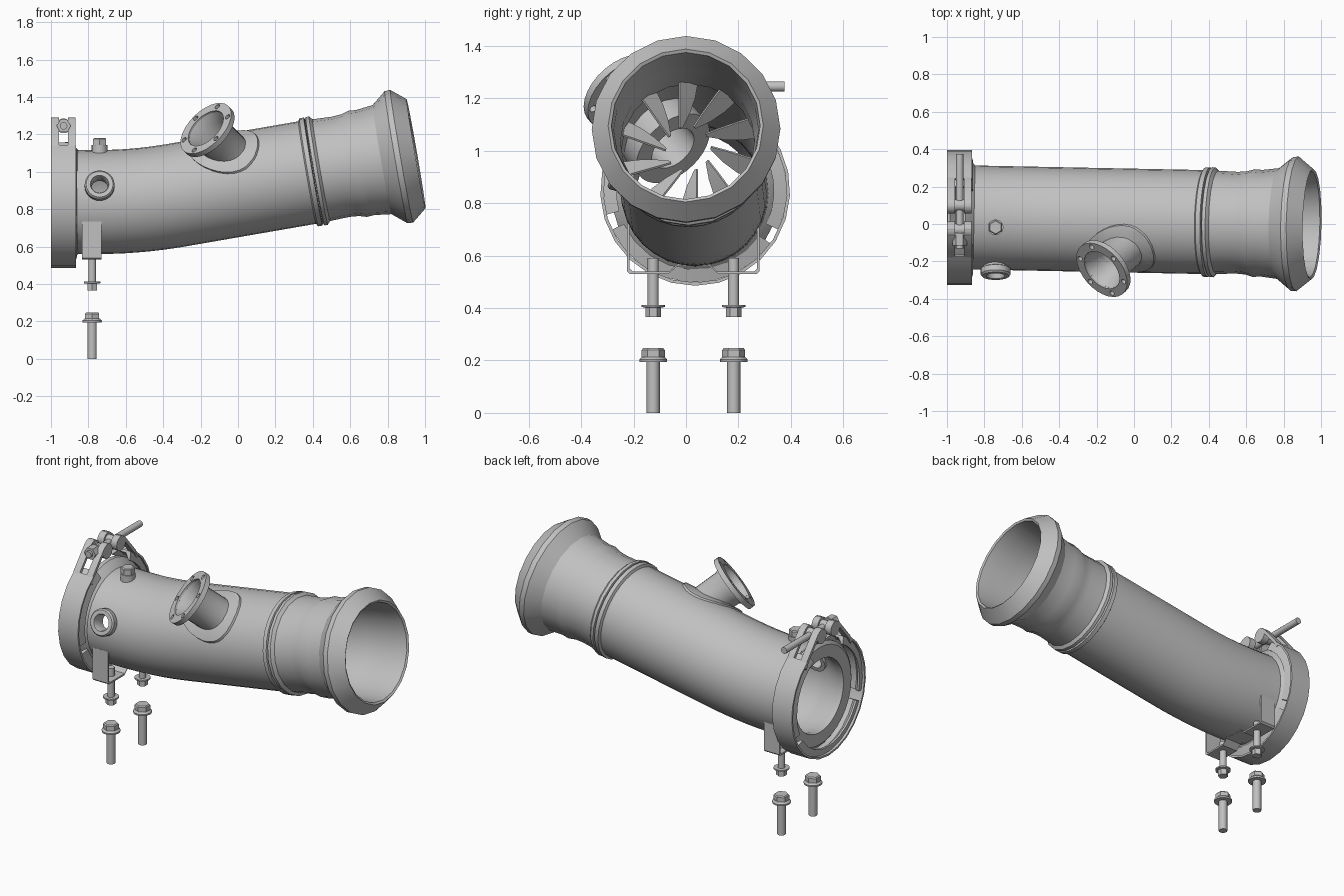
import bpy, bmesh, math
from mathutils import Vector as V

cube = bpy.data.objects.get("Cube")
if cube:
    bpy.data.objects.remove(cube)

grey = bpy.data.materials.new("cast grey metal")
grey.use_nodes = True
grey.diffuse_color = (0.53, 0.53, 0.53, 1)
grey.node_tree.nodes["Principled BSDF"].inputs["Base Color"].default_value = grey.diffuse_color
parts = []


def loft(name, rings, loop=False):
    """Bridge equal point rings; close them into a loop or cap both ends."""
    bm = bmesh.new()
    rows = [[bm.verts.new(p) for p in ring] for ring in rings]
    n = len(rows[0])
    pairs = list(zip(rows, rows[1:])) + ([(rows[-1], rows[0])] if loop else [])
    for a, b in pairs:
        for i in range(n):
            j = (i + 1) % n
            bm.faces.new((a[i], a[j], b[j], b[i]))
    if not loop:
        bm.faces.new(rows[0])
        bm.faces.new(rows[-1])
    bmesh.ops.recalc_face_normals(bm, faces=bm.faces)
    mesh = bpy.data.meshes.new(name)
    bm.to_mesh(mesh)
    bm.free()
    mesh.materials.append(grey)
    ob = bpy.data.objects.new(name, mesh)
    bpy.context.collection.objects.link(ob)
    parts.append(ob)
    return ob


def circle(c, axis, r, n):
    axis = V(axis).normalized()
    u = V((0, 1, 0)) if abs(axis.y) < 0.9 else V((1, 0, 0))
    u = (u - axis * u.dot(axis)).normalized()
    w = axis.cross(u)
    turn = math.tau / n
    return [V(c) + r * (u * math.cos(i * turn) + w * math.sin(i * turn)) for i in range(n)]


def lathe(name, origin, axis, profile, n=24, loop=False):
    """Turn (distance along axis, radius) pairs around an axis."""
    axis = V(axis).normalized()
    return loft(name, [circle(V(origin) + axis * s, axis, r, n) for s, r in profile], loop)


def boolean(ob, cutter, operation="DIFFERENCE"):
    mod = ob.modifiers.new("cut", "BOOLEAN")
    mod.operation, mod.object, mod.solver = operation, cutter, "EXACT"
    bpy.context.view_layer.objects.active = ob
    bpy.ops.object.modifier_apply(modifier=mod.name)
    parts.remove(cutter)
    bpy.data.objects.remove(cutter)


# Centre line of the pipe: level, then a soft bend upwards
def centre(x):
    t = x + 0.54
    ramp = 0 if t < -0.21 else t if t > 0.21 else (t + 0.21) ** 2 / 0.84
    return V((x, 0.035 - 0.02 * (x + 0.86), 0.838 + 0.173 * ramp))


def heading(x):
    return (centre(x + 0.01) - centre(x - 0.01)).normalized()


def sweep(name, profile, n, loop=True):
    return loft(name, [circle(centre(x), heading(x), r, n) for x, r in profile], loop)


# Main pipe with a flanged inlet
bend = [-0.8 + 0.06 * i for i in range(20)]
outer = [(-0.94, 0.3), (-0.925, 0.32), (-0.9, 0.32), (-0.87, 0.295), (-0.855, 0.279)]
outer += [(x, 0.278) for x in bend]
outer += [(0.37, 0.278), (0.378, 0.293), (0.402, 0.293), (0.406, 0.282)]
inner = [(0.406, 0.258)] + [(x, 0.258) for x in reversed(bend)] + [(-0.9, 0.225), (-0.94, 0.225)]
pipe = sweep("main_pipe", outer + inner, 32)

# Flared outlet, turned with fewer sides
sweep("flared_outlet", [
    (0.408, 0.285), (0.412, 0.294), (0.43, 0.294), (0.445, 0.276), (0.55, 0.272),
    (0.6, 0.276), (0.64, 0.288), (0.68, 0.285), (0.77, 0.296), (0.845, 0.358),
    (0.875, 0.36), (0.952, 0.296), (0.945, 0.284), (0.86, 0.276), (0.77, 0.274),
    (0.68, 0.266), (0.6, 0.256), (0.408, 0.256)], 20)

# Swirl vanes inside the outlet
mid = centre(0.44)
ax = heading(0.44)
for k in range(10):
    a = math.tau * k / 10 + math.pi / 2
    side = V((0, 1, 0))
    up = ax.cross(side).normalized()
    radial = side * math.cos(a) + up * math.sin(a)
    tangent = ax.cross(radial)
    chord = (ax + tangent * 0.9).normalized()
    thick = chord.cross(radial).normalized() * 0.004
    rings = []
    for r, half, lean in ((0.262, 0.05, 0), (0.2, 0.042, 0.006), (0.14, 0.028, 0.016), (0.08, 0.006, 0.03)):
        c = mid + radial * r + tangent * lean
        rings.append([c - chord * half - thick, c + chord * half - thick,
                      c + chord * half + thick, c - chord * half + thick])
    loft("swirl_vane", rings)

# Angled branch: saddle pad, neck and bolted flange
b_axis = V((-0.6, -0.53, 0.6)).normalized()
b_top = V((-0.165, -0.24, 1.225))
saddle = lathe("branch_saddle", b_top, b_axis, [(-0.36, 0.165), (-0.05, 0.165)], 32)
boolean(saddle, sweep("saddle_shape", [(x / 10, 0.288) for x in range(-4, 4)], 32, False), "INTERSECT")
for body in (pipe, saddle):
    boolean(body, lathe("bore", b_top, b_axis, [(-0.4, 0.095), (0, 0.095)], 24))
lathe("branch_neck", b_top, b_axis, [
    (-0.24, 0.108), (-0.05, 0.108), (-0.02, 0.125), (0, 0.125), (0, 0.118), (-0.06, 0.095), (-0.24, 0.095)],
    24, True)
flange = lathe("branch_flange", b_top, b_axis, [(-0.018, 0.17), (0.012, 0.17), (0.012, 0.118), (-0.018, 0.118)],
               28, True)
for p in circle(b_top, b_axis, 0.145, 6):
    boolean(flange, lathe("bolt_hole", p, b_axis, [(-0.1, 0.015), (0.1, 0.015)], 12))

# Threaded sensor boss on the front
boss_axis = (0, -0.956, 0.293)
boss_at = centre(-0.74)
boolean(pipe, lathe("bore", boss_at, boss_axis, [(0.1, 0.045), (0.4, 0.045)], 20))
lathe("sensor_boss", boss_at, boss_axis, [
    (0.24, 0.07), (0.28, 0.07), (0.285, 0.08), (0.315, 0.08), (0.325, 0.072), (0.325, 0.05),
    (0.315, 0.045), (0.24, 0.045)], 24, True)

# Hex plug on top
plug = (-0.74, -0.018, 1.09)
lathe("plug_collar", plug, (0, 0, 1), [(0, 0.042), (0.052, 0.042)], 20)
lathe("plug_head", plug, (0, 0, 1), [(0.052, 0.04), (0.085, 0.04), (0.09, 0.034)], 6)


# Band clamp around the inlet, open at the top
def arc(name, profile, start, end, steps):
    rings = []
    for i in range(steps + 1):
        a = math.radians(start + (end - start) * i / steps)
        rings.append([(x, 0.035 + r * math.cos(a), 0.847 + r * math.sin(a)) for x, r in profile])
    loft(name, rings)


arc("clamp_band", [(-1, 0.362), (-0.866, 0.362), (-0.866, 0.35), (-1, 0.35)], 125, 415, 20)
groove = [(-0.985, 0.35), (-0.875, 0.35), (-0.86, 0.3), (-0.872, 0.3), (-0.9, 0.335),
          (-0.955, 0.335), (-0.985, 0.305), (-0.997, 0.305)]
for start, end in ((118, 195), (205, 325), (335, 422)):
    arc("clamp_segment", groove, start, end, 8)

# Clamp ears, slotted for the tension bolt
for sign, loop_y in ((-1, -0.03), (1, 0.1)):
    foot_y = 0.035 + sign * 0.208
    for x0, x1 in ((-1, -0.957), (-0.909, -0.868)):
        path = [(foot_y + sign * 0.02, 1.11), (foot_y, 1.15), (loop_y + sign * 0.04, 1.27), (loop_y, 1.29)]
        loft("clamp_ear", [[(x0, y, z), (x1, y, z), (x1, y - sign * 0.012, z - 0.015),
                            (x0, y - sign * 0.012, z - 0.015)] for y, z in path])
        lathe("ear_loop", (x0, loop_y, 1.245), (1, 0, 0), [(0, 0.045), (x1 - x0, 0.045)], 14)
    lathe("trunnion", (-0.985, loop_y, 1.245), (1, 0, 0), [(0, 0.032), (0.105, 0.032)], 14)
lathe("tension_bolt", (-0.932, -0.13, 1.245), (0, 1, 0), [(0, 0.02), (0.505, 0.02)], 12)
lathe("tension_nut", (-0.932, -0.115, 1.245), (0, 1, 0), [(0, 0.038), (0.055, 0.038)], 6)
lathe("tension_washer", (-0.932, -0.06, 1.245), (0, 1, 0), [(0, 0.04), (0.012, 0.04)], 14)

# Folded support bracket under the pipe
half = [(0.253, 0.735), (0.253, 0.54), (0.242, 0.53), (0.095, 0.53), (0.06, 0.56)]
path = [(-y, z) for y, z in half] + [(y, z) for y, z in reversed(half)]
strip = loft("support_bracket", [[(x, 0.028 + y, z) for y, z in path + [
    (y * 0.96, z + (0.01 if z < 0.6 else 0)) for y, z in reversed(path)]] for x in (-0.835, -0.73)])

# Bracket studs with nuts, and the loose flanged bolts below
for y in (-0.125, 0.182):
    base = (-0.78, y, 0)
    for name, sides, profile in (
            ("stud", 14, [(0.4, 0.021), (0.59, 0.021)]),
            ("stud_washer", 18, [(0.402, 0.034), (0.404, 0.045), (0.412, 0.045)]),
            ("stud_nut", 6, [(0.366, 0.03), (0.404, 0.03)]),
            ("bolt_shank", 14, [(0, 0.025), (0.2, 0.025)]),
            ("bolt_collar", 18, [(0.194, 0.052), (0.204, 0.053), (0.214, 0.042)]),
            ("bolt_head", 6, [(0.208, 0.044), (0.24, 0.044), (0.247, 0.038)])):
        lathe(name, base, (0, 0, 1), profile, sides)

# Smooth shading with crisp edges
for ob in bpy.context.view_layer.objects:
    ob.select_set(ob in parts)
bpy.context.view_layer.objects.active = pipe
bpy.ops.object.shade_smooth_by_angle(angle=math.radians(32))
